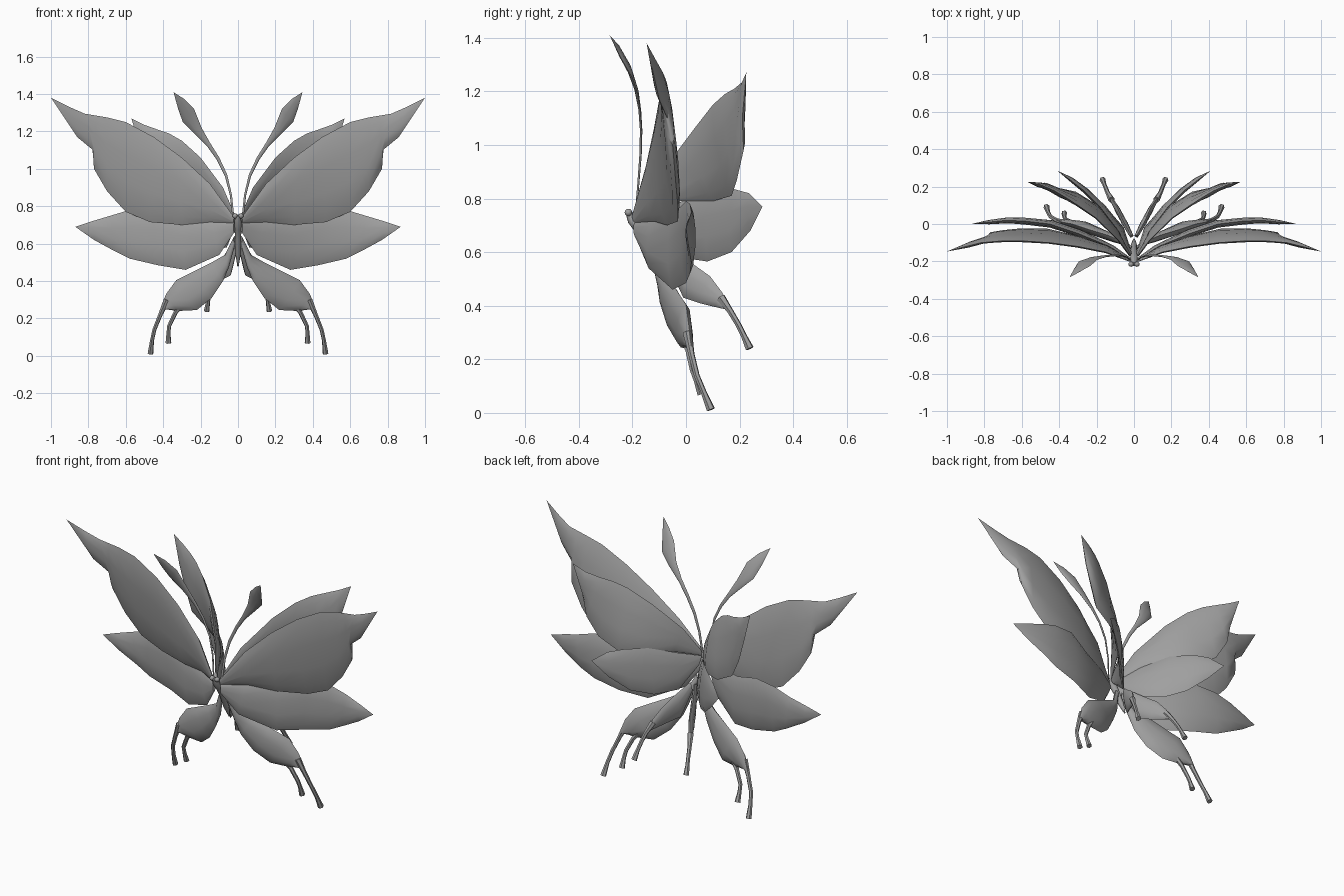
import bpy, bmesh, math
from mathutils import Vector

grey = bpy.data.materials.new("soft grey")
grey.diffuse_color = (0.35, 0.35, 0.35, 1)


def finish(name, bm, mirror=True, angle=50):
    """Turn a bmesh into a smooth, optionally mirrored object."""
    bmesh.ops.remove_doubles(bm, verts=bm.verts, dist=0.0005)
    bmesh.ops.recalc_face_normals(bm, faces=bm.faces)
    me = bpy.data.meshes.new(name)
    bm.to_mesh(me)
    bm.free()
    me.materials.append(grey)
    ob = bpy.data.objects.new(name, me)
    bpy.context.collection.objects.link(ob)
    bpy.ops.object.select_all(action='DESELECT')
    ob.select_set(True)
    bpy.context.view_layer.objects.active = ob
    bpy.ops.object.shade_smooth_by_angle(angle=math.radians(angle))
    if mirror:
        ob.modifiers.new("mirror", 'MIRROR').use_mirror_merge = False
    return ob


def skin(bm, rings):
    """Bridge closed rings of equal size and cap both ends."""
    rings = [[bm.verts.new(p) for p in r] for r in rings]
    n = len(rings[0])
    for a, b in zip(rings, rings[1:]):
        for i in range(n):
            j = (i + 1) % n
            bm.faces.new((a[i], a[j], b[j], b[i]))
    bm.faces.new(rings[0])
    bm.faces.new(rings[-1])


def tube(bm, path, radii, sides=6):
    """Thin tapered tube through a few points."""
    path = [Vector(p) for p in path]
    rings = []
    for i, p in enumerate(path):
        t = (path[min(i + 1, len(path) - 1)] - path[max(i - 1, 0)]).normalized()
        a = t.cross(Vector((0.3, 1, 0.1))).normalized()
        b = t.cross(a)
        rings.append([p + radii[i] * (a * math.cos(k * math.tau / sides) + b * math.sin(k * math.tau / sides))
                      for k in range(sides)])
    skin(bm, rings)


def wing(name, upper, lower, thick, tails=()):
    """Lens-shaped blade lofted between an upper and a lower edge."""
    bm = bmesh.new()
    up, lo = [Vector(p) for p in upper], [Vector(p) for p in lower]
    mid = [(a + b) / 2 for a, b in zip(up, lo)]
    widest = max((a - b).length for a, b in zip(up, lo))
    rings = []
    for i, (a, b) in enumerate(zip(up, lo)):
        along = mid[min(i + 1, len(mid) - 1)] - mid[max(i - 1, 0)]
        nrm = along.cross(b - a)
        nrm = nrm.normalized() if nrm.length > 1e-7 else Vector((0, 1, 0))
        h = thick / 2 * math.sqrt((a - b).length / widest)
        prof = [(0.12, 0.65), (0.35, 1), (0.65, 1), (0.88, 0.65)]
        front = [a.lerp(b, u) + nrm * h * k for u, k in prof]
        back = [a.lerp(b, u) - nrm * h * k for u, k in reversed(prof)]
        rings.append([a] + front + [b] + back)
    skin(bm, rings)
    for path in tails:
        tube(bm, path, [0.018, 0.012, 0.011, 0.011, 0.016][:len(path) - 1] + [0.016])
    return finish(name, bm)


# Large front upper wings
wing("front_upper_wing",
     [(.02, -.2, .74), (.15, -.15, .92), (.3, -.12, 1.06), (.45, -.1, 1.17), (.6, -.09, 1.25),
      (.7, -.09, 1.275), (.76, -.095, 1.285), (.82, -.1, 1.295), (.9, -.12, 1.33), (1, -.147, 1.38)],
     [(.02, -.19, .71), (.15, -.12, .715), (.3, -.07, .70), (.47, -.03, .715), (.6, -.03, .77),
      (.7, -.04, .88), (.77, -.05, 1.0), (.775, -.07, 1.1), (.86, -.1, 1.17), (1, -.147, 1.38)], .045)

# Front lower wings
wing("front_lower_wing",
     [(.02, -.19, .71), (.13, -.12, .72), (.3, -.05, .74), (.45, .0, .79), (.58, .015, .78),
      (.68, .02, .75), (.78, .01, .72), (.87, 0, .69)],
     [(.02, -.19, .66), (.1, -.14, .54), (.28, -.05, .46), (.43, -.0, .485), (.58, .015, .52),
      (.66, .02, .56), (.77, .01, .62), (.87, 0, .69)], .04)

# Rear upper wings
wing("rear_upper_wing",
     [(.02, -.17, .76), (.08, -.09, .9), (.2, .03, 1.06), (.3, .1, 1.15), (.37, .145, 1.19),
      (.43, .18, 1.21), (.5, .21, 1.235), (.57, .225, 1.27)],
     [(.02, -.17, .73), (.1, -.02, .79), (.2, .1, .79), (.32, .17, .81), (.43, .19, .87),
      (.49, .215, .98), (.52, .21, 1.1), (.57, .225, 1.27)], .04)

# Rear lower wings
wing("rear_lower_wing",
     [(.02, -.17, .73), (.08, -.04, .78), (.18, .09, .83), (.27, .18, .835), (.34, .235, .82), (.41, .285, .77)],
     [(.02, -.14, .68), (.06, -.02, .58), (.15, .08, .565), (.24, .17, .6), (.33, .24, .68), (.41, .285, .77)], .03)

# Front tailed wings, two streamers each
wing("front_tail_wing",
     [(.02, -.13, .64), (.07, -.09, .54), (.14, -.06, .5), (.24, -.03, .45), (.33, 0, .405), (.385, .01, .33), (.415, .02, .25)],
     [(.015, -.13, .6), (.05, -.1, .47), (.08, -.09, .4), (.14, -.06, .31), (.22, -.02, .245), (.32, 0, .24), (.385, .015, .25)],
     .05,
     [[(.38, .005, .3), (.415, .02, .22), (.447, .04, .14), (.46, .065, .08), (.468, .093, .012)],
      [(.3, -.005, .28), (.335, .01, .23), (.368, .025, .16), (.372, .04, .12), (.372, .058, .07)]])

# Rear tailed wings, one streamer each
wing("rear_tail_wing",
     [(.015, -.06, .62), (.06, .02, .56), (.09, .09, .51), (.12, .135, .45), (.14, .165, .39)],
     [(.01, -.07, .56), (.04, -.01, .43), (.08, .05, .41), (.11, .11, .395), (.13, .155, .385)], .03,
     [[(.12, .13, .43), (.14, .165, .38), (.152, .195, .33), (.16, .215, .29), (.168, .238, .24)]])

# Slender upright leaves above the head
wing("crest_leaf",
     [(.02, -.19, .74), (.032, -.18, .86), (.058, -.172, .97), (.1, -.17, 1.06), (.15, -.175, 1.14),
      (.195, -.19, 1.22), (.235, -.225, 1.32), (.29, -.255, 1.375), (.345, -.285, 1.41)],
     [(.03, -.185, .74), (.044, -.175, .86), (.07, -.167, .96), (.115, -.165, 1.05), (.165, -.17, 1.12),
      (.235, -.18, 1.19), (.295, -.2, 1.25), (.32, -.24, 1.32), (.345, -.285, 1.41)], .018)

# Slim tapering body, running down and back
bm = bmesh.new()
tube(bm, [(0, -.215, .75), (0, -.2, .72), (0, -.17, .68), (0, -.14, .62), (0, -.11, .55), (0, -.08, .48)],
     [.012, .02, .02, .016, .016, .004], 8)
finish("body", bm, mirror=False)

# Eyes
bm = bmesh.new()
bmesh.ops.create_uvsphere(bm, u_segments=10, v_segments=6, radius=.014)
bmesh.ops.translate(bm, verts=bm.verts, vec=(.016, -.215, .748))
finish("eyes", bm)
